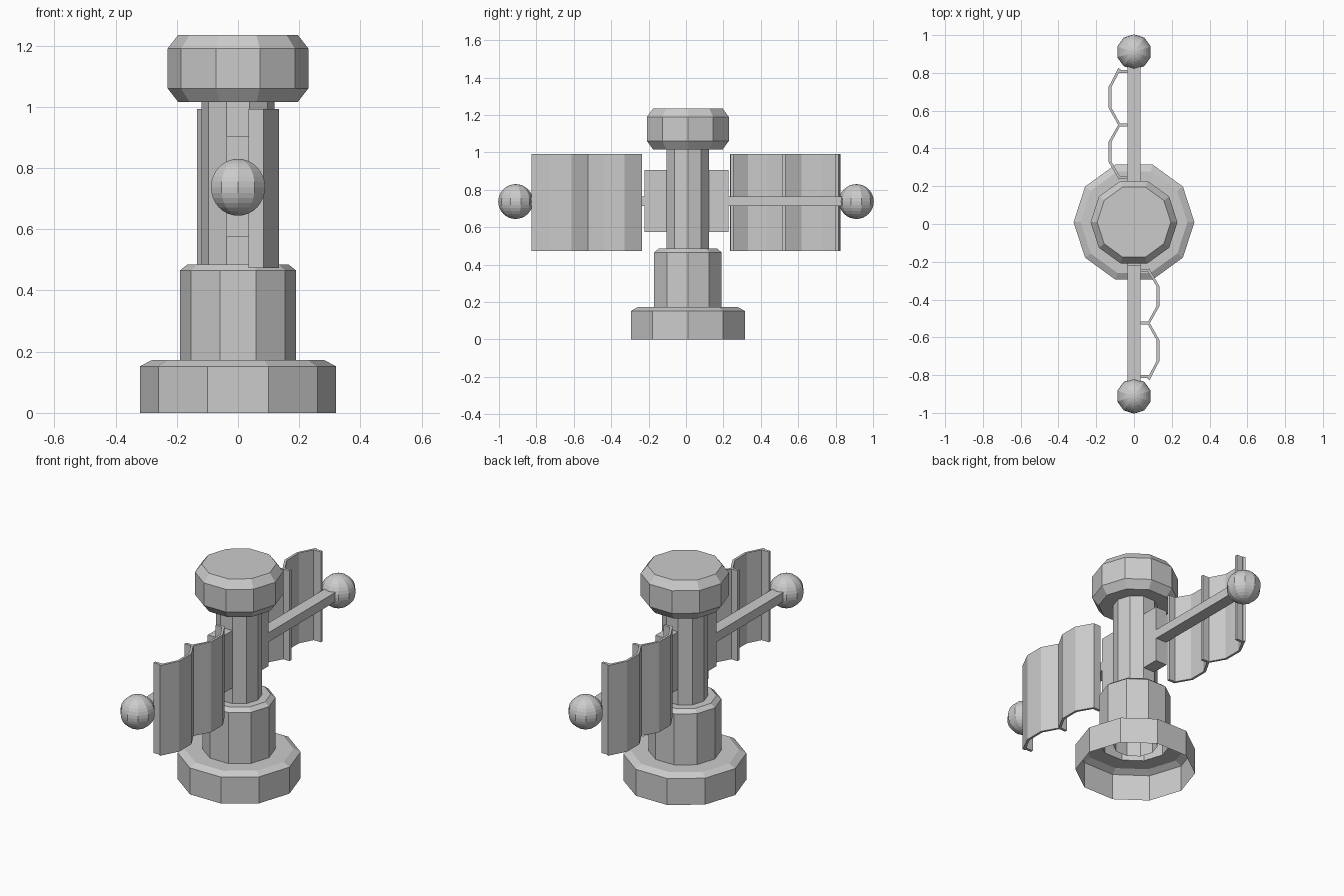
import bpy, bmesh
from math import cos, sin, pi
from mathutils import Matrix

if "Cube" in bpy.data.objects:
    bpy.data.objects.remove(bpy.data.objects["Cube"])

CY = 0.01   # column axis sits slightly behind the origin


def make(name, bm):
    mesh = bpy.data.meshes.new(name)
    bm.to_mesh(mesh)
    bm.free()
    ob = bpy.data.objects.new(name, mesh)
    bpy.context.collection.objects.link(ob)
    return ob


def lathe(name, profile, cap_top=False, cap_bottom=False, n=10):
    """Ten-sided turned part from (radius, z) points, bottom to top."""
    bm = bmesh.new()
    rings = [[bm.verts.new((r * cos(2 * pi * i / n), CY + r * sin(2 * pi * i / n), z))
              for i in range(n)] for r, z in profile]
    for a, b in zip(rings, rings[1:]):
        for i in range(n):
            j = (i + 1) % n
            bm.faces.new((a[i], a[j], b[j], b[i]))
    if cap_top:
        bm.faces.new(rings[-1])
    if cap_bottom:
        bm.faces.new(rings[0][::-1])
    return make(name, bm)


def add_box(bm, lo, hi):
    size = [h - l for l, h in zip(lo, hi)]
    mid = [(h + l) / 2 for l, h in zip(lo, hi)]
    bmesh.ops.create_cube(bm, size=1, matrix=Matrix.Translation(mid) @ Matrix.Diagonal((*size, 1)))


def box(name, lo, hi):
    bm = bmesh.new()
    add_box(bm, lo, hi)
    return make(name, bm)


# hollow stepped pedestal, open underneath
lathe("pedestal", [(0.32, 0), (0.32, 0.152), (0.283, 0.172), (0.19, 0.172),
                   (0.19, 0.465), (0.165, 0.485), (0.115, 0.485)])
# column and head
lathe("column", [(0.12, 0.16), (0.12, 1.02)])
lathe("head", [(0.195, 1.015), (0.23, 1.06), (0.23, 1.19), (0.195, 1.235)], True, True)

# crossbar with its central mounting block
box("mounting_block", (-0.037, -0.222, 0.575), (0.037, 0.226, 0.905))
box("crossbar", (-0.035, -0.84, 0.712), (0.035, 0.84, 0.765))

# curved panel outline seen from above, and its three ribs
Z0, Z1 = 0.473, 0.992
path = [(0.075, -0.24), (0.127, -0.33), (0.127, -0.435), (0.077, -0.525),
        (0.127, -0.615), (0.127, -0.725), (0.077, -0.822)]
ribs = [-0.245, -0.525, -0.808]

for side, turn in (("front", 0), ("back", pi)):
    rot = Matrix.Rotation(turn, 4, 'Z')

    bm = bmesh.new()
    low = [bm.verts.new((x, y, Z0)) for x, y in path]
    high = [bm.verts.new((x, y, Z1)) for x, y in path]
    for i in range(len(path) - 1):
        bm.faces.new((low[i], low[i + 1], high[i + 1], high[i]))
    panel = make(side + "_panel", bm)
    panel.matrix_world = rot
    solid = panel.modifiers.new("thickness", 'SOLIDIFY')
    solid.thickness = 0.014
    solid.offset = 0

    bm = bmesh.new()
    for y in ribs:
        add_box(bm, (0.034, y - 0.008, Z0), (0.08, y + 0.008, Z1))
    make(side + "_panel_ribs", bm).matrix_world = rot

    # ball at the end of the bar
    bm = bmesh.new()
    bmesh.ops.create_uvsphere(bm, u_segments=10, v_segments=16, radius=0.093)
    make(side + "_ball", bm).matrix_world = rot @ Matrix.Translation((0, -0.911, 0.737))
